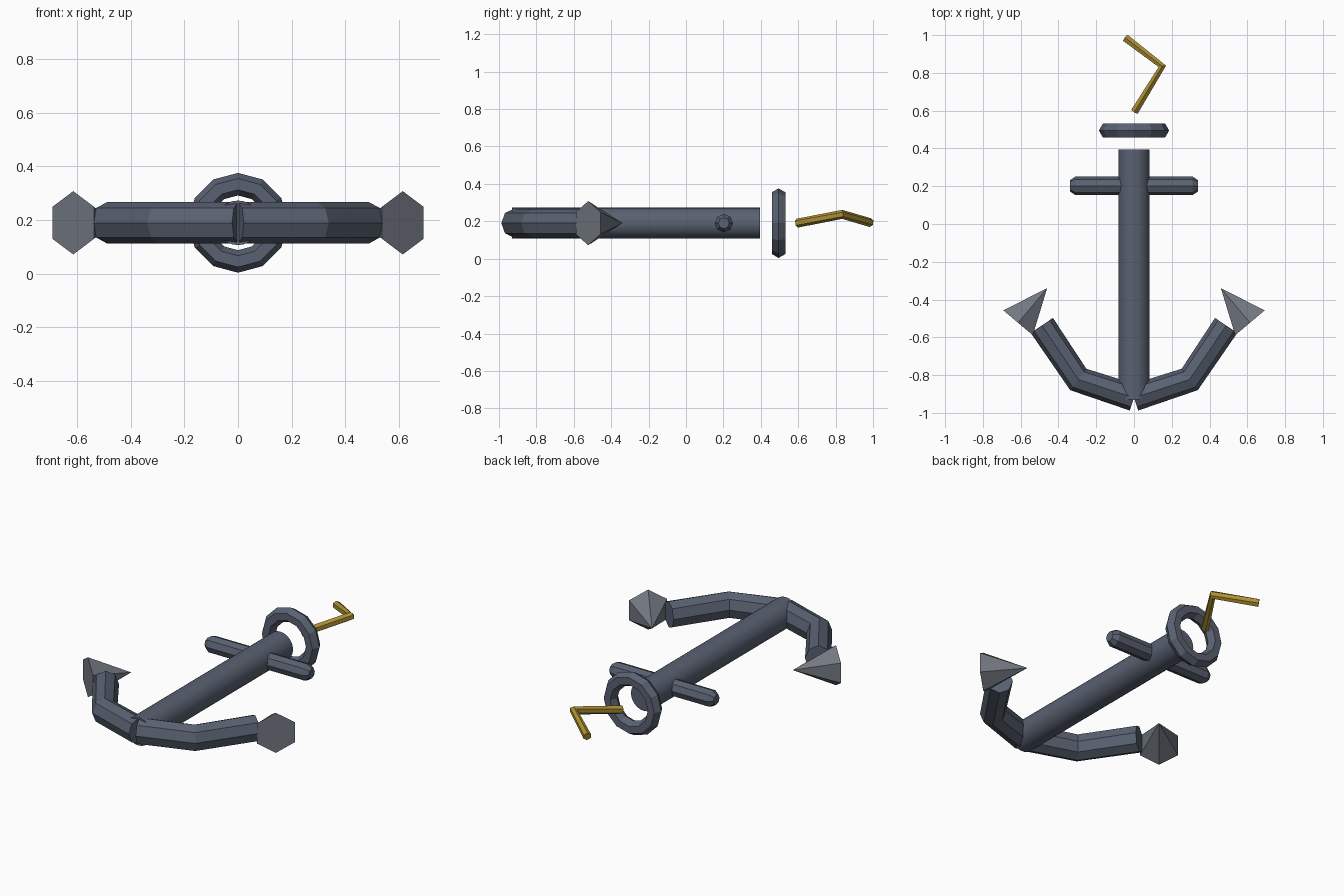
import bpy, bmesh, math
from mathutils import Vector, Matrix

if "Cube" in bpy.data.objects:
    bpy.data.objects.remove(bpy.data.objects["Cube"])

ZC = 0.19  # height of the anchor's mid plane


def material(name, rgb):
    m = bpy.data.materials.new(name)
    m.diffuse_color = (*rgb, 1)
    m.use_nodes = True
    m.node_tree.nodes["Principled BSDF"].inputs["Base Color"].default_value = m.diffuse_color
    return m


IRON = material("dark_iron", (0.10, 0.12, 0.165))
STEEL = material("light_steel", (0.17, 0.19, 0.225))
BRASS = material("brass", (0.42, 0.28, 0.035))


def finish(bm, name, mat, smooth=False):
    bmesh.ops.recalc_face_normals(bm, faces=bm.faces)
    me = bpy.data.meshes.new(name)
    bm.to_mesh(me)
    bm.free()
    me.materials.append(mat)
    ob = bpy.data.objects.new(name, me)
    bpy.context.collection.objects.link(ob)
    if smooth:
        bpy.ops.object.select_all(action='DESELECT')
        ob.select_set(True)
        bpy.context.view_layer.objects.active = ob
        bpy.ops.object.shade_smooth_by_angle(angle=math.radians(35))
    return ob


def sweep(name, path, sides, mat, wide, high, scales=None, smooth=False):
    """Capped tube along a path: half width in plan, half height in z."""
    pts = [Vector(p) for p in path]
    scales = scales or [1] * len(pts)
    bm = bmesh.new()
    rings = []
    for i, p in enumerate(pts):
        d = Vector()
        if i > 0:
            d += (p - pts[i - 1]).normalized()
        if i < len(pts) - 1:
            d += (pts[i + 1] - p).normalized()
        d.normalize()
        side = d.cross(Vector((0, 0, 1))).normalized()
        up = side.cross(d)
        ring = []
        for k in range(sides):
            a = math.tau * k / sides
            ring.append(bm.verts.new(p + scales[i] * (side * wide * math.sin(a) + up * high * math.cos(a))))
        rings.append(ring)
    for r0, r1 in zip(rings, rings[1:]):
        for k in range(sides):
            n = (k + 1) % sides
            bm.faces.new((r0[k], r0[n], r1[n], r1[k]))
    bm.faces.new(rings[0])
    bm.faces.new(rings[-1])
    return finish(bm, name, mat, smooth)


# Shank: round bar along y
sweep("shank", [(0, -0.93, ZC), (0, 0.395, ZC)], 24, IRON, 0.083, 0.083, smooth=True)

# Stock: octagonal crossbar with tapered ends
sweep("stock", [(-0.34, 0.202, ZC), (-0.31, 0.202, ZC), (0.31, 0.202, ZC), (0.34, 0.202, ZC)],
      8, IRON, 0.049, 0.049, scales=[0.6, 1, 1, 0.6])

# Bent arms and pointed flukes, mirrored left and right
for s, tag in ((-1, "left"), (1, "right")):
    sweep("arm_" + tag, [(0, -0.92, ZC), (s * 0.295, -0.823, ZC), (s * 0.488, -0.537, ZC)],
          8, IRON, 0.071, 0.077)
    base, tip = Vector((s * 0.614, -0.523, ZC)), Vector((s * 0.46, -0.34, ZC))
    sweep("fluke_" + tag, [base, tip], 6, STEEL, 0.118, 0.118, scales=[1, 0.001])

# Ring: 12-sided torus with hexagonal section, axis along y
bm = bmesh.new()
grid = []
for i in range(12):
    a = math.tau * i / 12
    row = []
    for j in range(6):
        b = math.tau * j / 6
        r = 0.144 + 0.042 * math.cos(b)
        row.append(bm.verts.new((r * math.sin(a), 0.495 + 0.042 * math.sin(b), ZC + r * math.cos(a))))
    grid.append(row)
for i in range(12):
    for j in range(6):
        i2, j2 = (i + 1) % 12, (j + 1) % 6
        bm.faces.new((grid[i][j], grid[i2][j], grid[i2][j2], grid[i][j2]))
finish(bm, "ring", IRON)

# Bent brass rope end
sweep("rope", [(0.003, 0.595, ZC), (0.15, 0.835, 0.237), (-0.045, 0.985, ZC + 0.003)],
      6, BRASS, 0.023, 0.024)
